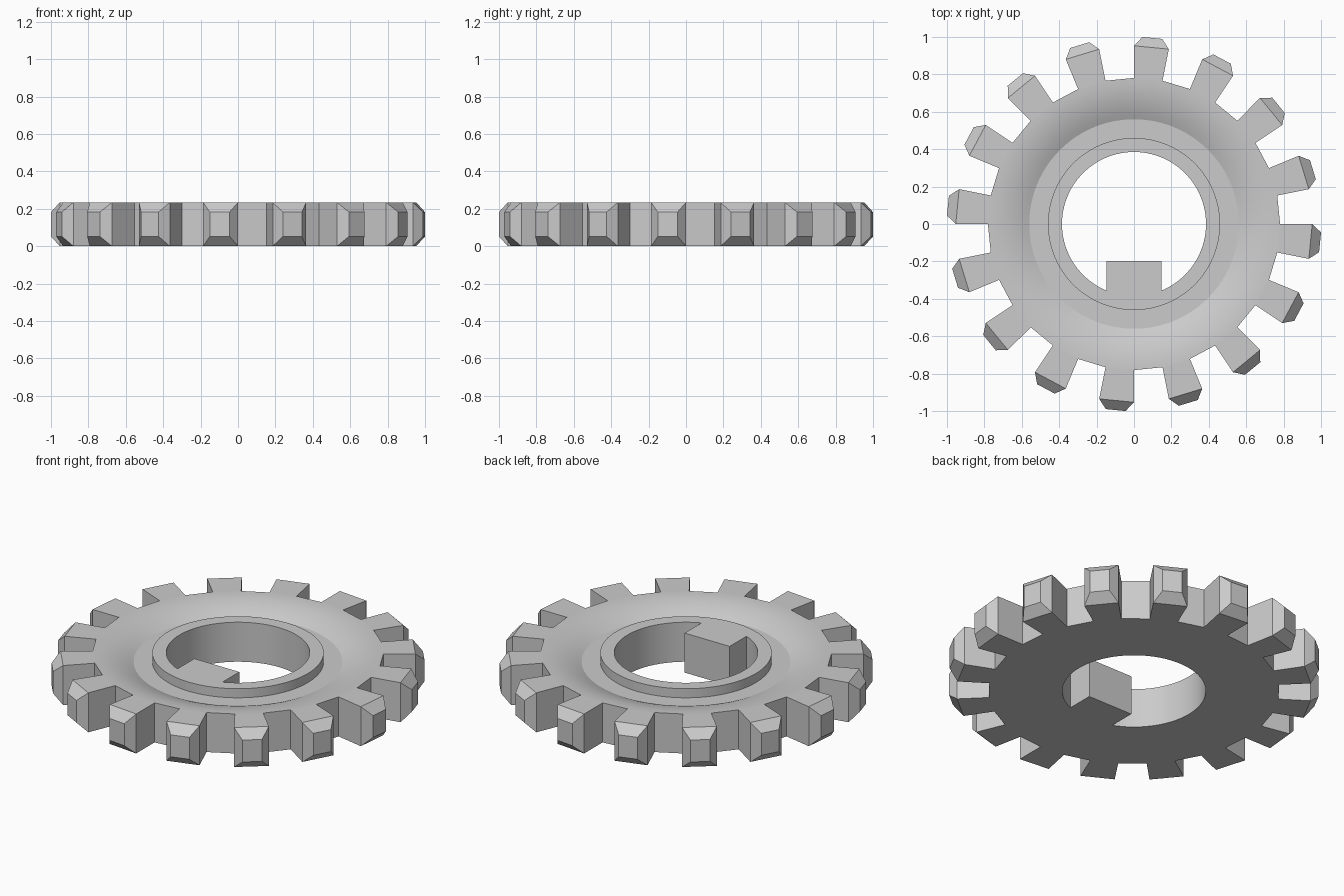
import bpy, bmesh
from math import sin, cos, pi

if "Cube" in bpy.data.objects:
    bpy.data.objects.remove(bpy.data.objects["Cube"])

SEG = 96            # lathe segments
TEETH = 16
STEP = pi / TEETH   # one tooth or one gap
H = 0.234           # overall thickness
FLOOR = 0.18        # bottom of the dish
BORE, HUB, DISH, ROOT = 0.385, 0.46, 0.56, 0.781

bm = bmesh.new()


def polar(r, a, z):
    return bm.verts.new((r * cos(a), r * sin(a), z))


def ring(r, z, chord=False):
    verts = []
    for i in range(SEG):
        a = 2 * pi * i / SEG
        # root ring is a 32-sided polygon so the tooth gaps have flat floors
        k = cos(STEP / 2) / cos(a % STEP - STEP / 2) if chord else 1
        verts.append(polar(r * k, a, z))
    return verts


def bridge(a, b, skip=lambda i: False):
    for i in range(SEG):
        if not skip(i):
            j = (i + 1) % SEG
            bm.faces.new((a[i], a[j], b[j], b[i]))


# Lathed body: bore, raised hub, flat floor, dished slope, root wall, underside
bore_low, bore_top = ring(BORE, 0), ring(BORE, H)
rings = [bore_top, ring(HUB, H), ring(HUB, FLOOR), ring(DISH, FLOOR)]
for n in range(1, 9):
    t = 1 - n / 8
    rings.append(ring(ROOT - (ROOT - DISH) * t, H - (H - FLOOR) * t * t, n == 8))
root_low = ring(ROOT, 0, True)
for a, b in zip(rings, rings[1:]):
    bridge(a, b)
per = SEG // (2 * TEETH)
is_tooth = lambda i: (i // per) % 2 == 1
bridge(rings[-1], root_low, is_tooth)
bridge(root_low, bore_low)

# Key projecting into the bore
k0, k1 = SEG * 11 // 16, SEG * 13 // 16
bridge(bore_low, bore_top, lambda i: k0 <= i < k1)
kx = BORE * sin(pi / 8)
low = [bm.verts.new((x, -0.198, 0)) for x in (kx, -kx)]
top = [bm.verts.new((x, -0.198, H)) for x in (kx, -kx)]
bm.faces.new(bore_top[k0:k1 + 1] + top)
bm.faces.new(bore_low[k0:k1 + 1] + low)
bm.faces.new((low[0], low[1], top[1], top[0]))
bm.faces.new((low[0], top[0], bore_top[k1], bore_low[k1]))
bm.faces.new((low[1], top[1], bore_top[k0], bore_low[k0]))

# Teeth with a bevelled tip
for n in range(TEETH):
    i0 = (2 * n + 1) * per
    i1 = (i0 + per) % SEG
    mid = (2 * n + 1.5) * STEP
    sections = [[root_low[i0], root_low[i1], rings[-1][i1], rings[-1][i0]]]
    for r, half, z0, z1 in ((0.953, STEP / 2, 0, H), (1.001, 0.053, 0.052, 0.182)):
        sections.append([polar(r, mid - half, z0), polar(r, mid + half, z0),
                         polar(r, mid + half, z1), polar(r, mid - half, z1)])
    for a, b in zip(sections, sections[1:]):
        for j in range(4):
            k = (j + 1) % 4
            bm.faces.new((a[j], a[k], b[k], b[j]))
    bm.faces.new(sections[-1])

bmesh.ops.recalc_face_normals(bm, faces=bm.faces)
mesh = bpy.data.meshes.new("gear_wheel")
bm.to_mesh(mesh)
bm.free()
gear = bpy.data.objects.new("gear_wheel", mesh)
bpy.context.collection.objects.link(gear)
bpy.context.view_layer.objects.active = gear
gear.select_set(True)
bpy.ops.object.shade_smooth_by_angle(angle=0.35)
